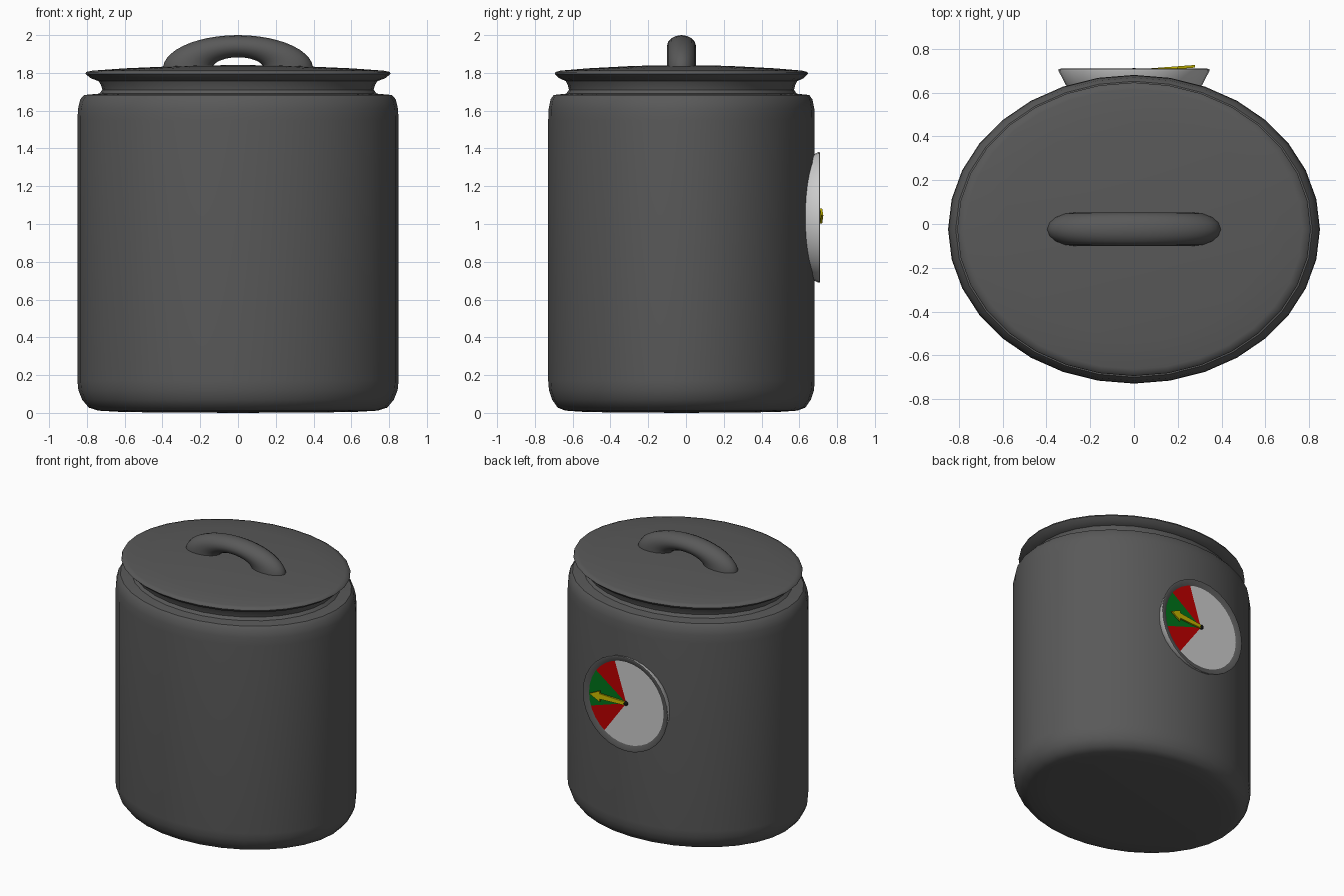
import bpy, bmesh
from math import sin, cos, pi, radians
from mathutils import Matrix

if "Cube" in bpy.data.objects:
    bpy.data.objects.remove(bpy.data.objects["Cube"])

CY = -0.024      # body axis in y
GZ = 1.035       # gauge centre height


def material(name, r, g, b):
    m = bpy.data.materials.new(name)
    m.diffuse_color = (r, g, b, 1)
    m.use_nodes = True
    m.node_tree.nodes["Principled BSDF"].inputs["Base Color"].default_value = m.diffuse_color
    return m


DARK = material("dark_grey", 0.1, 0.1, 0.1)
LIGHT = material("light_grey", 0.55, 0.55, 0.55)
RED = material("red", 0.5, 0.0, 0.0)
GREEN = material("green", 0.0, 0.17, 0.01)
YELLOW = material("yellow", 0.6, 0.5, 0.0)
BLACK = material("black", 0.005, 0.005, 0.005)


def finish(name, bm, mats, angle=40):
    bmesh.ops.recalc_face_normals(bm, faces=bm.faces)
    me = bpy.data.meshes.new(name)
    bm.to_mesh(me)
    bm.free()
    ob = bpy.data.objects.new(name, me)
    bpy.context.collection.objects.link(ob)
    for m in mats:
        me.materials.append(m)
    bpy.ops.object.select_all(action='DESELECT')
    ob.select_set(True)
    bpy.context.view_layer.objects.active = ob
    bpy.ops.object.shade_smooth_by_angle(angle=radians(angle))
    return ob


def lathe(profile, n, place):
    """Revolve (radius, height) points; place maps (a, b, h) to 3D."""
    bm = bmesh.new()
    rings = []
    for r, h in profile:
        if r == 0:
            rings.append([bm.verts.new(place(0, 0, h))] * n)
        else:
            rings.append([bm.verts.new(place(r * cos(2 * pi * i / n), r * sin(2 * pi * i / n), h))
                          for i in range(n)])
    for lo, hi in zip(rings, rings[1:]):
        for i in range(n):
            j = (i + 1) % n
            quad = list(dict.fromkeys([lo[i], lo[j], hi[j], hi[i]]))
            bm.faces.new(quad)
    return bm


def oval(a, b, h):
    return (a, CY + b * 0.83, h)


def on_gauge(a, b, h):
    return (a, h, GZ + b)


# oval body with rounded bottom, shoulder and neck
body = [(0, 0), (0.6, 0.004), (0.74, 0.012), (0.79, 0.028), (0.825, 0.07), (0.845, 0.12),
        (0.85, 0.17), (0.85, 1.55), (0.847, 1.61), (0.835, 1.66), (0.815, 1.683), (0.735, 1.69),
        (0.718, 1.71), (0.725, 1.735), (0.74, 1.76), (0, 1.76)]
finish("body", lathe(body, 32, oval), [DARK])

# lid with flared rim and slight dome
lid = [(0, 1.747), (0.69, 1.747), (0.74, 1.757), (0.78, 1.772), (0.808, 1.795), (0.803, 1.805),
       (0.77, 1.812), (0.6, 1.824), (0.3, 1.837), (0, 1.842)]
finish("lid", lathe(lid, 32, oval), [DARK], 60)

# handle: flattened half ring standing on the lid
bm = bmesh.new()
steps, sides, base = 24, 16, 1.82
rows = []
for i in range(steps + 1):
    t = -0.08 + (pi + 0.16) * i / steps
    row = []
    for k in range(sides):
        p = 2 * pi * k / sides
        r = 0.268 + 0.13 * cos(p)
        row.append(bm.verts.new((r * cos(t), CY + 0.077 * sin(p), base + 0.452 * r * sin(t))))
    rows.append(row)
for a, b in zip(rows, rows[1:]):
    for k in range(sides):
        j = (k + 1) % sides
        bm.faces.new((a[k], a[j], b[j], b[k]))
bm.faces.new(rows[0])
bm.faces.new(rows[-1])
finish("handle", bm, [DARK])

# gauge cup and its dark front ring
cup = [(0, 0.6), (0.285, 0.6), (0.312, 0.635), (0.345, 0.7), (0.345, 0.708)]
finish("gauge_cup", lathe(cup, 32, on_gauge), [LIGHT])
ring = [(0.345, 0.708), (0.335, 0.71), (0.3, 0.692), (0.285, 0.685)]
finish("gauge_ring", lathe(ring, 32, on_gauge), [DARK])

# gauge dial: 20 sectors, red - green - red on the right
bm = lathe([(0, 0.694), (0.307, 0.694)], 20, on_gauge)
bm.faces.ensure_lookup_table()
for i, f in enumerate(bm.faces):
    sector = (i + 3) % 20
    f.material_index = 1 if sector in (0, 1, 5, 6) else 2 if sector in (2, 3, 4) else 0
dial = finish("gauge_dial", bm, [LIGHT, RED, GREEN])

# needle: arrow-shaped plate tilted outward
outline = [(0, -0.012), (0.2, -0.02), (0.2, -0.04), (0.28, 0), (0.2, 0.04), (0.2, 0.02), (0, 0.012)]
turn = radians(2)
bm = bmesh.new()
layers = []
for lift in (0.694, 0.706):
    layers.append([bm.verts.new((u * cos(turn) - v * sin(turn), lift + 0.075 * u,
                                 GZ + u * sin(turn) + v * cos(turn))) for u, v in outline])
bm.faces.new(layers[0])
bm.faces.new(layers[1])
for i in range(len(outline)):
    j = (i + 1) % len(outline)
    bm.faces.new((layers[0][i], layers[0][j], layers[1][j], layers[1][i]))
finish("needle", bm, [YELLOW], 30)

# pivot pin
bm = bmesh.new()
bmesh.ops.create_uvsphere(bm, u_segments=12, v_segments=8, radius=0.016,
                          matrix=Matrix.Translation((0, 0.698, GZ)))
finish("needle_pivot", bm, [BLACK])
